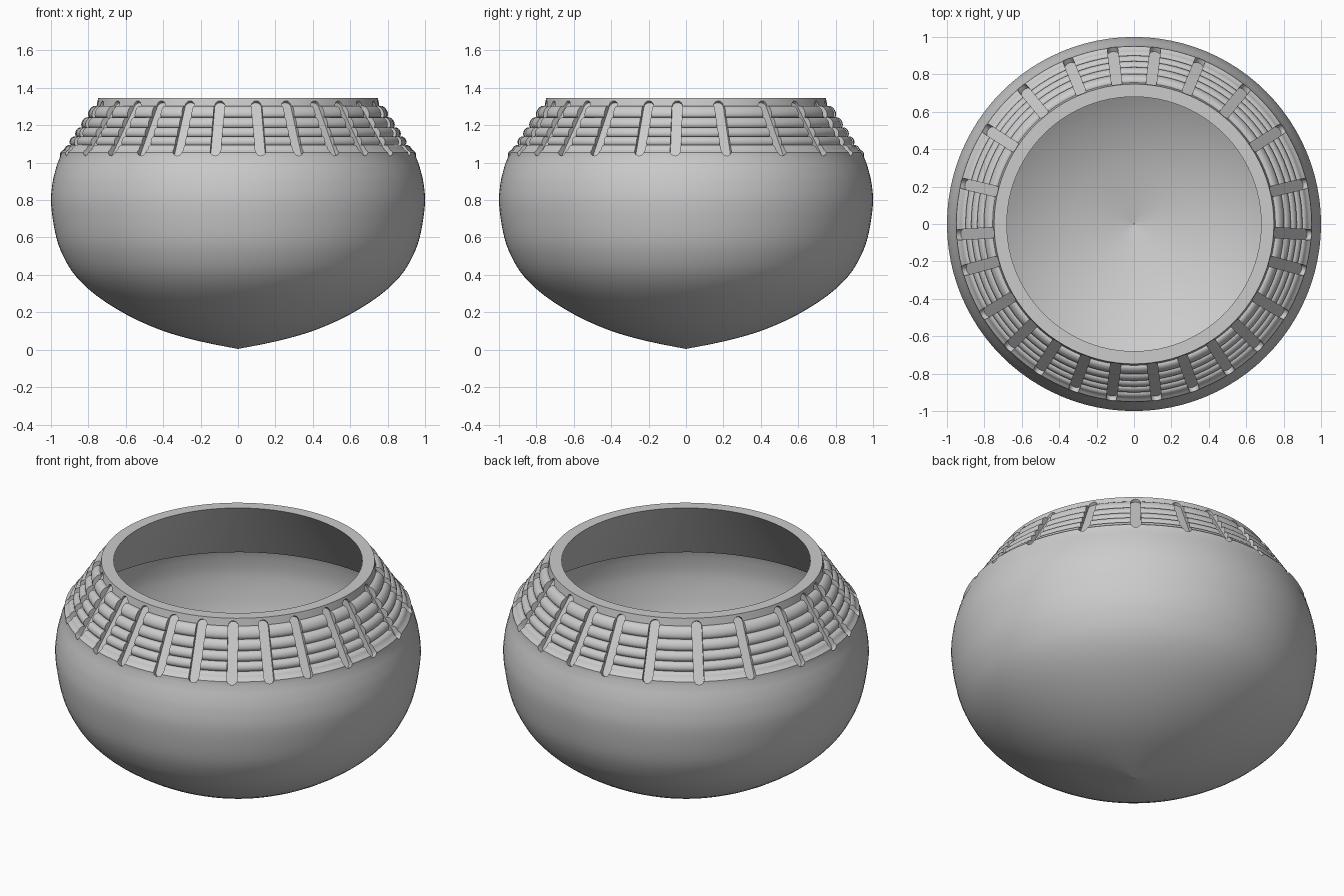
import bpy, bmesh, math
from mathutils import Vector

if "Cube" in bpy.data.objects:
    bpy.data.objects.remove(bpy.data.objects["Cube"])


def finish(name, bm):
    bmesh.ops.recalc_face_normals(bm, faces=bm.faces[:])
    me = bpy.data.meshes.new(name)
    bm.to_mesh(me)
    bm.free()
    ob = bpy.data.objects.new(name, me)
    bpy.context.collection.objects.link(ob)
    return ob


def shade(ob, angle=35):
    bpy.ops.object.select_all(action='DESELECT')
    ob.select_set(True)
    bpy.context.view_layer.objects.active = ob
    bpy.ops.object.shade_smooth_by_angle(angle=math.radians(angle))


def lathe(bm, profile, closed=False, steps=96):
    # revolve an (r, z) profile around the z axis
    rings = [[bm.verts.new((r * math.cos(a), r * math.sin(a), z)) for r, z in profile]
             for a in (2 * math.pi * i / steps for i in range(steps))]
    n = len(profile)
    for i in range(steps):
        p, q = rings[i], rings[(i + 1) % steps]
        for j in range(n if closed else n - 1):
            k = (j + 1) % n
            bm.faces.new((p[j], q[j], q[k], p[k]))


def smooth_profile(pts, sub=3):
    # Catmull-Rom subdivision of a profile
    out = []
    for i in range(len(pts) - 1):
        p = [Vector(pts[min(max(i + d, 0), len(pts) - 1)]) for d in (-1, 0, 1, 2)]
        for s in range(sub):
            t = s / sub
            out.append(tuple(0.5 * (2 * p[1] + (p[2] - p[0]) * t
                       + (2 * p[0] - 5 * p[1] + 4 * p[2] - p[3]) * t * t
                       + (3 * p[1] - p[0] - 3 * p[2] + p[3]) * t ** 3)))
    return out + [tuple(pts[-1])]


# Pointed rounded body
bm = bmesh.new()
lathe(bm, smooth_profile([(0.004, 0.005), (0.2, 0.044), (0.4, 0.1), (0.59, 0.184), (0.755, 0.288),
                          (0.865, 0.39), (0.93, 0.491), (0.973, 0.605), (1.0, 0.78),
                          (0.992, 0.89), (0.98, 0.945)]))
shade(finish("body", bm))

# Neck: shoulder, lip, five rounded bands up the slope, plain rim, sloping inside wall
low, top = Vector((0.922, 1.045)), Vector((0.756, 1.302))
along = (top - low).normalized()
out = Vector((along.y, -along.x))
profile = [(0.965, 0.945), (0.98, 0.945), (0.968, 0.99), (0.952, 1.03), (0.95, 1.055), (0.94, 1.064)]
marks = [0, 0.18, 0.36, 0.55, 0.76, 1]
for a, b in zip(marks, marks[1:]):
    for k in range(8):
        s = math.pi * k / 8
        c = low.lerp(top, a + (b - a) * (1 - math.cos(s)) / 2) + out * 0.022 * math.sin(s)
        if c.y > 1.066:  # the first band starts behind the lip
            profile.append(tuple(c))
profile += [tuple(top), (0.748, 1.345), (0.68, 1.345)]
bm = bmesh.new()
lathe(bm, profile, closed=True)
neck = finish("neck", bm)


def groove(bm, angle):
    # flat-bottomed slot with rounded ends, running down the slope
    a = math.radians(angle)
    radial = Vector((math.cos(a), math.sin(a), 0))
    side = Vector((-math.sin(a), math.cos(a), 0))
    mid = (Vector((0.752, 1.333)) + Vector((0.948, 1.033))) / 2
    half, w = 0.178, 0.028
    outline = []
    for end in (1, -1):
        for k in range(9):
            b = math.pi * k / 8
            outline.append((end * w * math.cos(b), end * (half - w + w * math.sin(b))))
    loops = []
    for depth in (-0.022, 0.07):
        loop = []
        for x, y in outline:
            p = mid + along * y + out * depth
            loop.append(bm.verts.new(radial * p.x + Vector((0, 0, p.y)) + side * x))
        loops.append(loop)
    n = len(outline)
    for k in range(n):
        j = (k + 1) % n
        bm.faces.new((loops[0][k], loops[0][j], loops[1][j], loops[1][k]))
    bm.faces.new(loops[0])
    bm.faces.new(loops[1])


# Slots cut through the bands, mirrored left and right
bm = bmesh.new()
for ang in (83, 68, 50.6, 32.8, 13.3, -3.5, -15.3, -31, -44.5, -57, -70, -82.6):
    groove(bm, ang)
    groove(bm, 180 - ang)
cutter = finish("groove_cutter", bm)
mod = neck.modifiers.new("grooves", 'BOOLEAN')
mod.operation = 'DIFFERENCE'
mod.solver = 'EXACT'
mod.object = cutter
bpy.context.view_layer.objects.active = neck
bpy.ops.object.modifier_apply(modifier=mod.name)
bpy.data.objects.remove(cutter)
shade(neck, 40)
